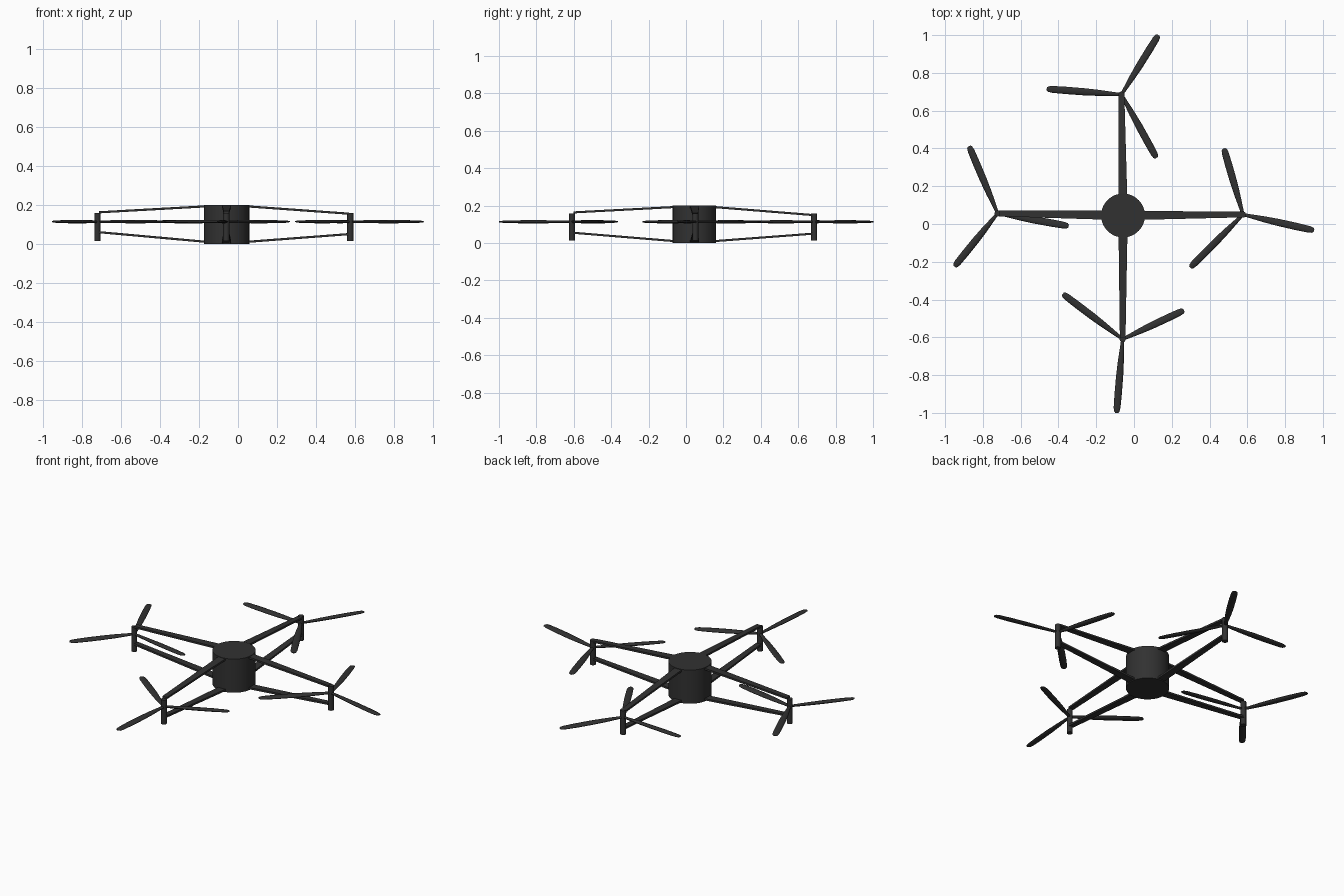
import bpy, bmesh, math
from mathutils import Vector

if "Cube" in bpy.data.objects:
    bpy.data.objects.remove(bpy.data.objects["Cube"])

mat = bpy.data.materials.new("charcoal")
mat.use_nodes = True
colour = (0.031, 0.031, 0.031, 1)
mat.diffuse_color = colour
mat.node_tree.nodes["Principled BSDF"].inputs["Base Color"].default_value = colour

CENTRE = Vector((-0.058, 0.045, 0))
BLADE_Z = 0.114


def cylinder(name, x, y, radius, low, high, sides):
    bpy.ops.mesh.primitive_cylinder_add(vertices=sides, radius=radius, depth=high - low,
                                        location=(x, y, (low + high) / 2))
    obj = bpy.context.object
    obj.name = name
    obj.data.materials.append(mat)
    bpy.ops.object.shade_smooth_by_angle(angle=math.radians(35))


def loft(name, rings, smooth=False):
    """Skin a list of equal-sized rings and cap both ends."""
    bm = bmesh.new()
    loops = [[bm.verts.new(p) for p in ring] for ring in rings]
    n = len(loops[0])
    for a, b in zip(loops, loops[1:]):
        for i in range(n):
            j = (i + 1) % n
            bm.faces.new((a[i], a[j], b[j], b[i]))
    bm.faces.new(loops[0])
    bm.faces.new(loops[-1])
    bmesh.ops.recalc_face_normals(bm, faces=bm.faces)
    mesh = bpy.data.meshes.new(name)
    bm.to_mesh(mesh)
    bm.free()
    obj = bpy.data.objects.new(name, mesh)
    bpy.context.collection.objects.link(obj)
    mesh.materials.append(mat)
    if smooth:
        bpy.ops.object.select_all(action='DESELECT')
        obj.select_set(True)
        bpy.context.view_layer.objects.active = obj
        bpy.ops.object.shade_smooth_by_angle(angle=math.radians(40))


def arm(name, start, end, thick=0.011):
    """Flat strut that narrows outward."""
    along = (end - start).normalized()
    side = along.cross(Vector((0, 0, 1))).normalized()
    up = Vector((0, 0, thick / 2))
    rings = []
    for p, width in ((start, 0.047), (end, 0.03)):
        s = side * width / 2
        rings.append([p - s - up, p + s - up, p + s + up, p - s + up])
    loft(name, rings)


def blade(name, hub, tip):
    """Thick, gently pitched blade with an oval section and a rounded tip."""
    axis = tip - hub
    along = axis.normalized()
    side = along.cross(Vector((0, 0, 1)))
    rings = []
    for t, chord, thick in ((0, 0.016, 0.012), (0.12, 0.022, 0.014), (0.3, 0.032, 0.016),
                            (0.5, 0.038, 0.017), (0.75, 0.039, 0.016),
                            (0.93, 0.036, 0.012), (0.98, 0.029, 0.009), (1, 0.016, 0.005)):
        pitch = math.radians(9 - 5 * t)
        across = side * math.cos(pitch) + Vector((0, 0, math.sin(pitch)))
        normal = along.cross(across)
        rings.append([hub + axis * t
                      + across * math.cos(a) * chord / 2
                      + normal * math.sin(a) * thick / 2
                      for a in (math.tau * k / 12 for k in range(12))])
    loft(name, rings, True)


# Central body
cylinder("body", CENTRE.x, CENTRE.y, 0.116, 0, 0.2, 48)

# Rotor posts, each with upper and lower strut heights and blade tips
rotors = {
    "front": ((-0.06, -0.61), (0.164, 0.055),
              ((-0.377, -0.37), (0.264, -0.457), (-0.092, -1.0))),
    "back": ((-0.066, 0.685), (0.15, 0.05),
             ((0.129, 1.0), (-0.462, 0.715), (0.119, 0.35))),
    "right": ((-0.722, 0.056), (0.162, 0.06),
              ((-0.873, 0.412), (-0.95, -0.225), (-0.346, -0.011))),
    "left": ((0.577, 0.05), (0.155, 0.05),
             ((0.476, 0.40), (0.953, -0.034), (0.298, -0.23))),
}
for side_name, ((x, y), (top, low), tips) in rotors.items():
    cylinder(side_name + "_motor_post", x, y, 0.016, 0.014, 0.158, 20)
    post = Vector((x, y, 0))
    outward = (post - CENTRE).normalized()
    root = CENTRE + outward * 0.1
    for level, z_in, z_out in (("upper", 0.193, top), ("lower", 0.01, low)):
        arm(f"{side_name}_{level}_arm", root + Vector((0, 0, z_in)),
            post - outward * 0.008 + Vector((0, 0, z_out)))
    for i, tip in enumerate(tips):
        blade(f"{side_name}_blade_{i + 1}", Vector((x, y, BLADE_Z)),
              Vector((*tip, BLADE_Z)))
